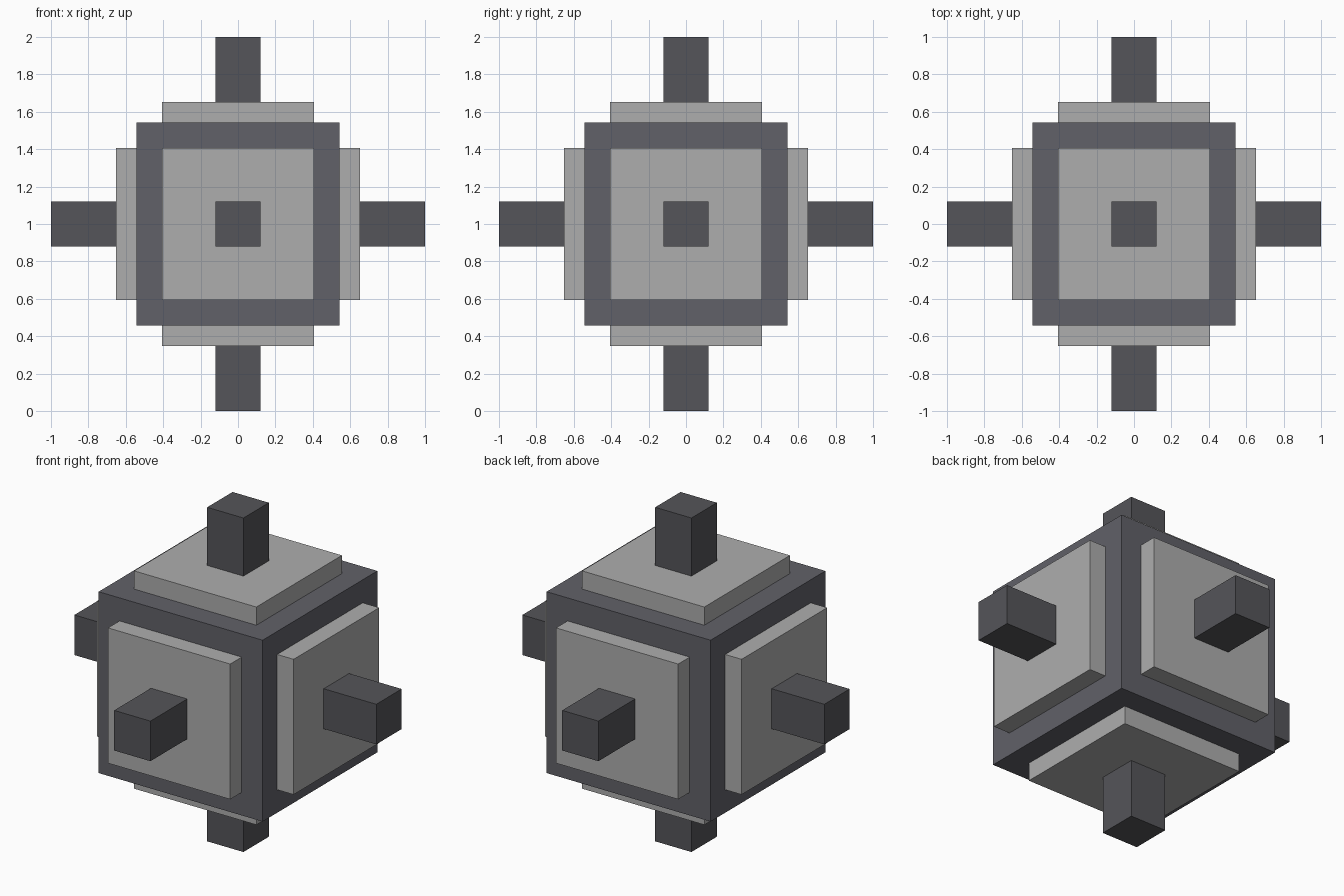
import bpy
from mathutils import Vector

if "Cube" in bpy.data.objects:
    bpy.data.objects.remove(bpy.data.objects["Cube"])

CENTRE = Vector((0, 0, 1))
BODY, PLATE, PEG = 0.543, 0.405, 0.12      # half widths
PLATE_TOP, PEG_TOP = 0.652, 1.0            # distances from the centre
SINK = 0.01                                # overlap into the part below


def material(name, rgb):
    mat = bpy.data.materials.new(name)
    mat.diffuse_color = (*rgb, 1)
    mat.use_nodes = True
    mat.node_tree.nodes["Principled BSDF"].inputs["Base Color"].default_value = mat.diffuse_color
    return mat


def box(name, centre, size, mat):
    bpy.ops.mesh.primitive_cube_add(size=1, location=centre)
    ob = bpy.context.object
    ob.name = name
    ob.scale = size
    bpy.ops.object.transform_apply(location=False, rotation=False, scale=True)
    ob.data.materials.append(mat)


def block_on_side(name, axis, sign, start, end, half, mat):
    """Square block reaching outward from start to end along one axis."""
    centre = CENTRE.copy()
    centre[axis] += sign * (start + end) / 2
    size = [half * 2] * 3
    size[axis] = end - start
    box(name, centre, size, mat)


body_mat = material("dark_slate", (0.12, 0.12, 0.14))
plate_mat = material("light_grey", (0.42, 0.42, 0.42))
peg_mat = material("charcoal", (0.09, 0.09, 0.10))

# Central cube
box("cube_body", CENTRE, [BODY * 2] * 3, body_mat)

# Raised plate and square peg on each of the six sides
sides = {"left": (0, -1), "right": (0, 1), "front": (1, -1),
         "back": (1, 1), "bottom": (2, -1), "top": (2, 1)}
for side, (axis, sign) in sides.items():
    block_on_side(side + "_plate", axis, sign, BODY - SINK, PLATE_TOP, PLATE, plate_mat)
    block_on_side(side + "_peg", axis, sign, PLATE_TOP - SINK, PEG_TOP, PEG, peg_mat)
